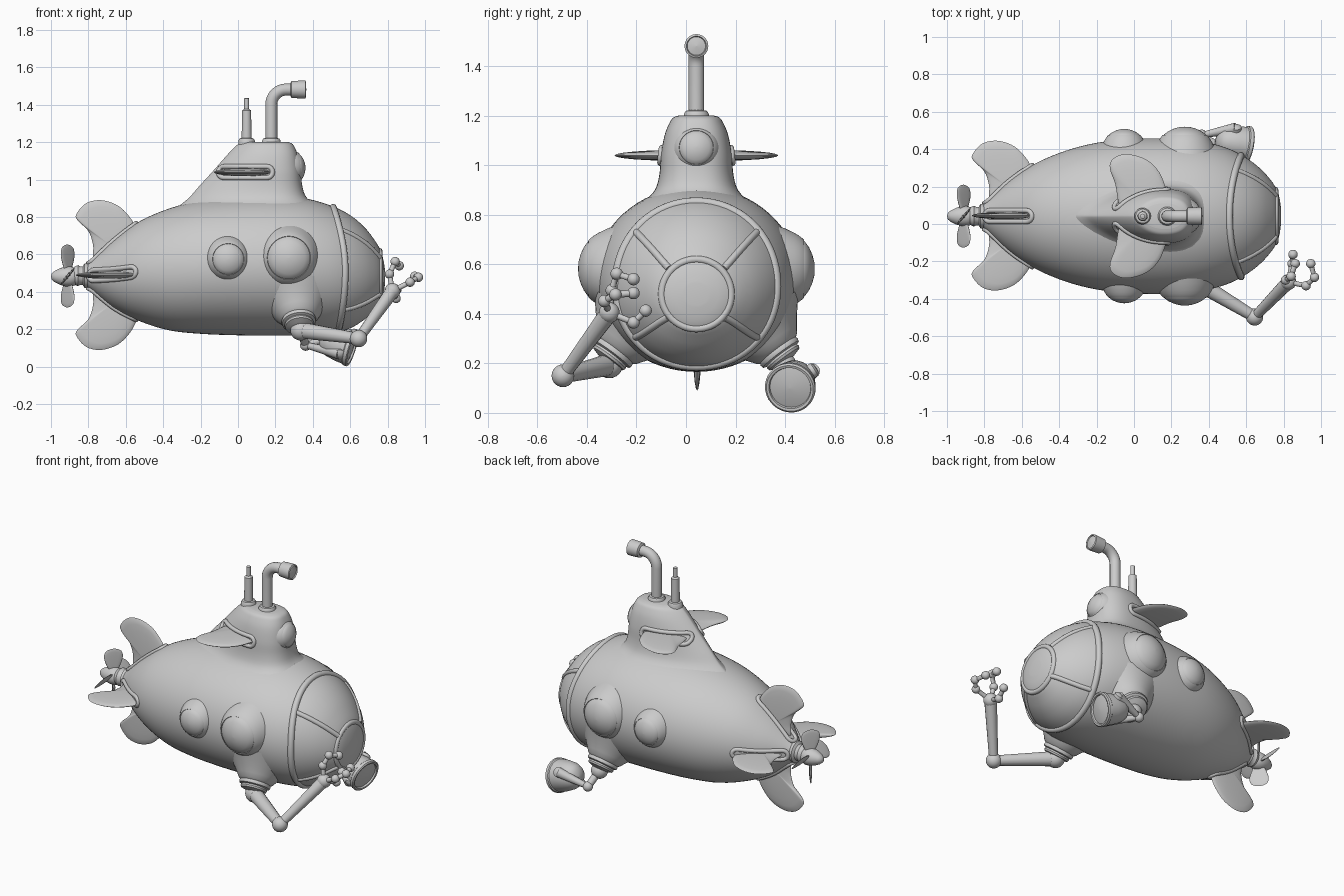
import bpy, math
from mathutils import Vector, Matrix

if "Cube" in bpy.data.objects:
    bpy.data.objects.remove(bpy.data.objects["Cube"])

Y = 0.042                      # centre line of the vessel
V = Vector
TAU = math.tau


def finish(name, verts, faces, angle=40):
    me = bpy.data.meshes.new(name)
    me.from_pydata([tuple(v) for v in verts], [], faces)
    me.validate()
    me.shade_smooth()
    me.set_sharp_from_angle(angle=math.radians(angle))
    ob = bpy.data.objects.new(name, me)
    bpy.context.collection.objects.link(ob)
    return ob


def loft(name, rings, angle=40):
    n = len(rings[0])
    faces = [(i*n+j, i*n+(j+1) % n, (i+1)*n+(j+1) % n, (i+1)*n+j)
             for i in range(len(rings)-1) for j in range(n)]
    faces += [tuple(reversed(range(n))), tuple((len(rings)-1)*n+j for j in range(n))]
    return finish(name, [v for r in rings for v in r], faces, angle)


def lathe(name, prof, origin, axis, n=40):
    q = V(axis).to_track_quat('Z', 'Y')
    return loft(name, [[V(origin) + q @ V((max(r, .0005)*math.cos(TAU*j/n),
                max(r, .0005)*math.sin(TAU*j/n), t)) for j in range(n)] for r, t in prof])


def ball(name, c, r):
    return lathe(name, [(r*math.sin(math.pi*k/14), -r*math.cos(math.pi*k/14))
                        for k in range(15)], c, (1, 0, 0), 24)


def tube(name, pts, radii, closed=False):
    cu = bpy.data.curves.new(name, 'CURVE')
    cu.dimensions = '3D'
    cu.bevel_depth = 1.0
    cu.bevel_resolution = 5
    cu.use_fill_caps = True
    sp = cu.splines.new('POLY')
    sp.points.add(len(pts)-1)
    for i, p in enumerate(pts):
        sp.points[i].co = (*p, 1)
        sp.points[i].radius = radii[i] if isinstance(radii, (list, tuple)) else radii
    sp.use_cyclic_u = closed
    ob = bpy.data.objects.new(name, cu)
    bpy.context.collection.objects.link(ob)
    return ob


def interp(tab, x):
    """Smooth table lookup: first column is the key."""
    i = max(k for k in range(len(tab)-1) if k == 0 or tab[k][0] <= x)
    h = tab[i+1][0] - tab[i][0]
    t = min(max((x - tab[i][0])/h, 0), 1)

    def slope(k, c):
        a, b = max(k-1, 0), min(k+1, len(tab)-1)
        return (tab[b][c]-tab[a][c])/(tab[b][0]-tab[a][0])
    return [tab[i][c]*(2*t**3-3*t*t+1) + tab[i+1][c]*(3*t*t-2*t**3)
            + h*(slope(i, c)*(t**3-2*t*t+t) + slope(i+1, c)*(t**3-t*t))
            for c in range(1, len(tab[0]))]


# Hull: x, half width, top z, bottom z
HULL = [(-.82, .055, .54, .43), (-.79, .078, .562, .412), (-.66, .195, .68, .31),
        (-.53, .28, .775, .245), (-.37, .348, .845, .195), (-.2, .392, .888, .176),
        (0, .413, .910, .168), (.2, .415, .915, .166), (.36, .40, .900, .167),
        (.5, .363, .860, .177), (.6, .312, .81, .205), (.68, .25, .742, .255),
        (.735, .188, .67, .308), (.762, .145, .622, .34), (.778, .10, .57, .385),
        (.785, .05, .525, .435)]


def hull(x, a, off=0.0):
    w, zt, zb = interp(HULL, x)
    return V((x, Y + (w+off)*math.cos(a), (zt+zb)/2 + ((zt-zb)/2+off)*math.sin(a)))


xs = [-.0175 - .8025*math.cos(math.pi*k/56) for k in range(57)]
loft("hull", [[hull(x, TAU*j/72) for j in range(72)] for x in xs])

# Nose window frame: large ring, small ring, four ribs


def ring_x(a):
    return .572 - (.063 if math.sin(a) > 0 else .037)*math.sin(a)**2


tube("window_ring", [hull(ring_x(TAU*k/72), TAU*k/72, -.005) for k in range(72)], .019, True)
tube("nose_ring", [(.757, Y+.14*math.cos(TAU*k/48), .48+.14*math.sin(TAU*k/48))
                   for k in range(48)], .015, True)
for k, deg in enumerate((43, 137, 221, 319)):
    a = math.radians(deg)
    x0 = ring_x(a)
    tube(f"window_rib_{k}", [hull(x0+(.755-x0)*i/12, a, -.007) for i in range(13)], .015)

# Conning tower: z, rear x, front x, half width
TOWER = [(.82, -.36, .52, .26), (.86, -.315, .43, .205), (.90, -.265, .37, .168),
         (.96, -.212, .345, .15), (1.05, -.13, .335, .142), (1.13, -.06, .32, .126),
         (1.18, -.012, .30, .104), (1.195, .01, .285, .09), (1.202, .03, .262, .068)]
XM = .16


def tower_ring(z, n=64):
    xr, xf, w = interp(TOWER, z)
    out = []
    for j in range(n):
        c, s = math.cos(TAU*j/n), math.sin(TAU*j/n)
        x = XM + (xf-XM)*c**.8 if c > 0 else XM + (XM-xr)*c
        out.append(V((x, Y + math.copysign(w*abs(s)**(.8 if c > 0 else 1.4), s), z)))
    return out


def tower_y(z, x):
    xr, xf, w = interp(TOWER, z)
    c = ((x-XM)/(xf-XM))**1.25 if x > XM else (XM-x)/(XM-xr)
    return w*math.sqrt(max(0, 1-c*c))**(.8 if x > XM else 1.4)


loft("tower", [tower_ring(.82 + .382*math.sin(math.pi/2*k/30)) for k in range(31)], 50)

# Fins: rounded outline swollen toward the root


def smooth(pts, n=5):
    tab = [(i, *p) for i, p in enumerate(pts)]
    return [interp(tab, i/n) for i in range((len(pts)-1)*n+1)]


def fin(name, pts, thick, mat):
    o = smooth(pts)
    root = ((o[0][0]+o[-1][0])/2, (o[0][1]+o[-1][1])/2)
    steps = [(math.sin(k*math.pi/12), math.cos(k*math.pi/12)) for k in range(1, 12)]
    return loft(name, [[mat @ V((root[0]+(u-root[0])*s, root[1]+(v-root[1])*s, thick*h))
                        for u, v in o] for s, h in steps], 50)


def stadium(x0, x1, w):
    side = [(x0+(x1-x0)*k/10, w) for k in range(11)]
    end = [(x1+w*math.sin(math.pi*k/8), w*math.cos(math.pi*k/8)) for k in range(1, 8)]
    rear = [(x0-w*math.sin(math.pi*k/8), -w*math.cos(math.pi*k/8)) for k in range(1, 8)]
    return side + end + [(x, -w) for x, _ in reversed(side)] + rear


tail = [(-.76, .03), (-.775, .10), (-.775, .16), (-.80, .235), (-.86, .295), (-.862, .33),
        (-.81, .385), (-.73, .40), (-.64, .37), (-.575, .305), (-.54, .24)]
for k in range(4):
    a = k*math.pi/2
    d, lat = V((0, math.cos(a), math.sin(a))), V((0, -math.sin(a), math.cos(a)))
    m = Matrix.Translation((0, Y+.003, .49)) @ Matrix(((1, 0, 0), d, lat)).transposed().to_4x4()
    fin(f"tail_fin_{k}", tail, .02, m)
    path = []
    for x, l in stadium(-.77, -.575, .03):
        r = interp(HULL, x)[0]
        path.append(hull(x, a + math.asin(max(-.9, min(.9, l/r)))))
    tube(f"tail_fin_trim_{k}", path, .013, True)

wing = [(-.07, .03), (-.085, .08), (-.10, .17), (-.128, .25), (-.122, .295), (-.08, .325),
        (-.02, .33), (.07, .30), (.135, .235), (.17, .15), (.18, .10)]
for s in (1, -1):
    side = "left" if s > 0 else "right"
    m = Matrix.Translation((0, Y, 1.04)) @ Matrix.Diagonal((1, s, 1, 1))
    fin(f"tower_fin_{side}", wing, .022, m)
    tube(f"tower_fin_trim_{side}", [(x, Y+s*tower_y(1.04+l, x), 1.04+l)
                                    for x, l in stadium(-.075, .155, .03)], .013, True)

# Portholes: gentle flare, groove and domed glass


def porthole(name, apex, axis, R):
    f = R/.145
    prof = [(1.25, -.17), (1.12, -.118), (1.0, -.082), (.92, -.063), (.85, -.05), (.80, -.043),
            (.785, -.046), (.77, -.041), (.6, -.023), (.4, -.010), (.2, -.002), (0, 0)]
    lathe(name, [(r*R, t*f) for r, t in prof], apex, axis, 56)


for s in (1, -1):
    porthole("porthole_large", (.272, Y+s*.478, .582), (0, s, 0), .145)
    porthole("porthole_small", (-.052, Y+s*.466, .575), (0, s, 0), .105)
porthole("tower_porthole", (.36, Y, 1.075), (1, 0, .12), .087)

# Propeller
lathe("propeller_shaft", [(.06, 0), (.066, .012), (.066, .03), (.05, .04), (.05, .055), (.056, .065),
                          (.05, .08), (.035, .10)], (-.79, Y, .487), (-1, 0, 0))
lathe("propeller_hub", [(.03, 0), (.045, .015), (.054, .045), (.053, .07), (.045, .1), (.03, .13),
                        (.018, .145), (0, .15)], (-.85, Y, .482), (-1, 0, 0))
blade = [(-.02, .02), (-.045, .07), (-.058, .12), (-.045, .155), (.0, .168), (.045, .15),
         (.055, .11), (.04, .06), (.02, .02)]
for k in range(4):
    m = (Matrix.Translation((-.91, Y, .485)) @ Matrix.Rotation(k*math.pi/2, 4, 'X')
         @ Matrix.Rotation(math.radians(50), 4, 'Y'))
    fin(f"propeller_blade_{k}", blade, .008, m)

# Periscope and antenna
for name, x, r in (("periscope_base", .178, .05), ("antenna_base", .046, .044)):
    lathe(name, [(r, -.03), (r, .008), (r*.85, .02), (r*.5, .024)], (x, Y, 1.2), (0, 0, 1))
bend = [(.258-.08*math.cos(k*math.pi/16), Y, 1.402+.08*math.sin(k*math.pi/16)) for k in range(9)]
tube("periscope_pipe", [(.178, Y, 1.19)] + bend + [(.30, Y, 1.482)], .032)
lathe("periscope_head", [(.035, 0), (.045, .006), (.048, .06), (.048, .08), (.04, .084), (.037, .078),
                         (.0, .086)], (.28, Y, 1.482), (1, 0, 0))
lathe("antenna", [(.027, 0), (.024, .17), (.013, .178), (.013, .235), (.0, .238)],
      (.046, Y, 1.2), (0, 0, 1), 24)

# Arm sockets under the bow
for s in (1, -1):
    lathe("arm_socket", [(.21, .05), (.175, .09), (.145, .125), (.12, .158), (.103, .182),
                         (.09, .192), (.093, .2), (.09, .212), (.076, .217), (.079, .226),
                         (.075, .236), (.05, .244), (.03, .25)],
          (.305, Y+s*.215, .405), (.1, s*.6, -.8))

# Manipulator arm
sh, el, wr = (.335, -.31, .195), (.645, -.497, .15), (.826, -.31, .405)
ball("shoulder_joint", sh, .055)
ball("elbow_joint", el, .046)
ball("wrist_joint", wr, .042)
tube("upper_arm", [sh, el], [.045, .03])
tube("forearm", [el, wr], [.026, .037])
fingers = [[(.845, -.212, .365), (.85, -.163, .413)],
           [(.81, -.30, .495), (.84, -.28, .562), (.862, -.212, .54)],
           [(.92, -.33, .452), (.965, -.285, .478), (.945, -.212, .484)]]
for k, f in enumerate(fingers):
    tube(f"claw_finger_{k}", [wr] + f, .014)
    for p in f:
        ball(f"claw_knuckle_{k}", p, .025)

# Lamp on a forked bracket
d = V((.93, -.17, -.28)).normalized()
c = V((.61, .42, .10))
lathe("lamp", [(0, -.18), (.035, -.175), (.062, -.158), (.08, -.125), (.092, -.07), (.096, -.025),
               (.102, -.02), (.103, -.002), (.096, .004), (.086, .002), (.083, -.008),
               (.05, .0), (0, .004)], c, d, 48)
mount, knob = V((.335, .395, .195)), V((.362, .475, .115))
ball("lamp_mount_joint", mount, .05)
ball("lamp_bracket_joint", knob, .03)
tube("lamp_mount_link", [mount, knob], .022)
for s in (1, -1):
    out = V((0, .84, .54))*s
    pivot = c - d*.07 + out*.095
    tube("lamp_bracket", [knob, pivot], [.016, .03])
    lathe("lamp_pivot", [(.03, -.02), (.03, .008), (.02, .016), (0, .018)], pivot, out, 24)
